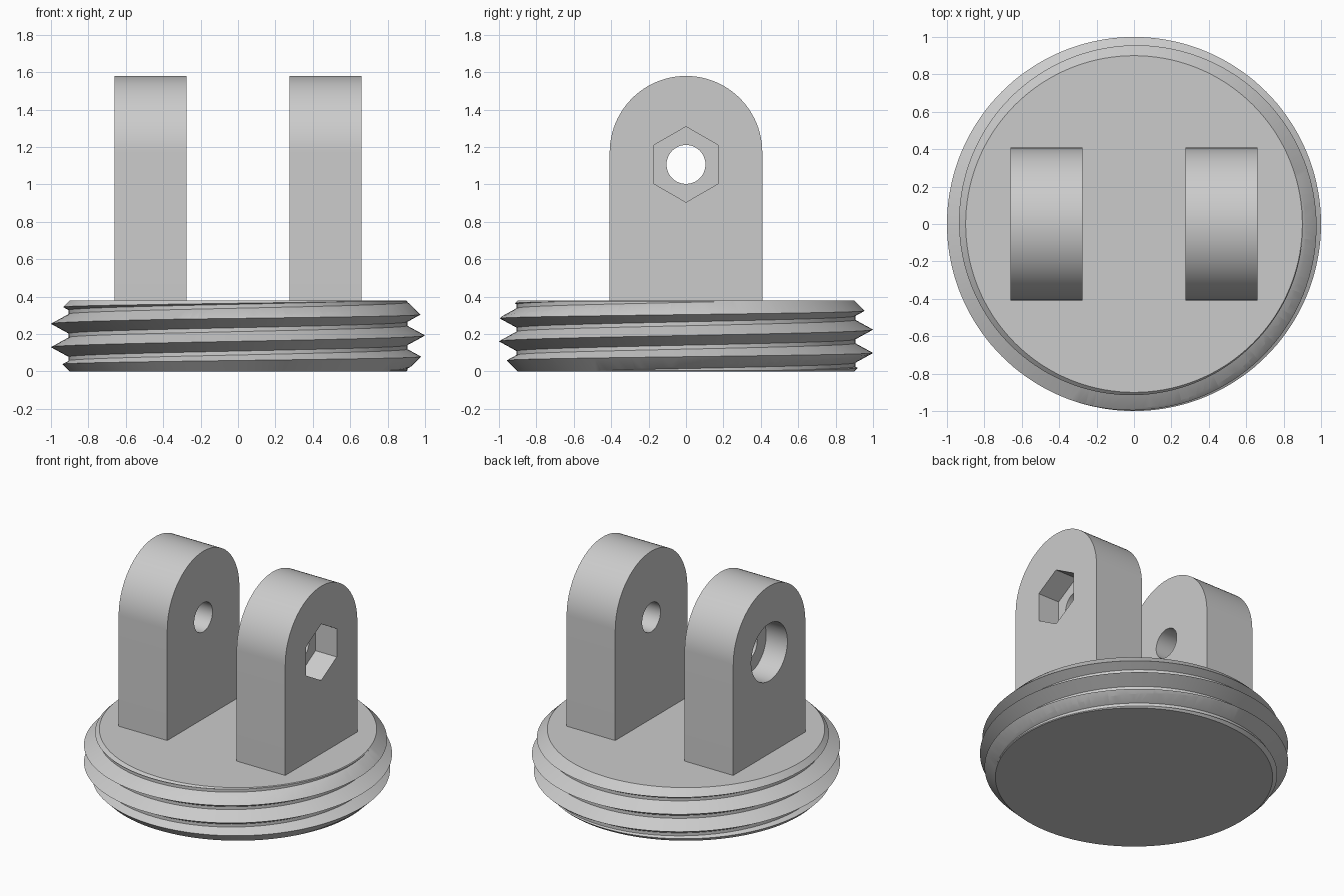
import bpy
import bmesh
from math import pi, sin, cos, radians
from mathutils import Matrix

cube = bpy.data.objects.get("Cube")
if cube:
    bpy.data.objects.remove(cube, do_unlink=True)

BASE_H = 0.38
CORE_R, CREST_R = 0.905, 1.0
PITCH, CREST_Z = 0.125, 0.0675
EAR_IN, EAR_OUT, EAR_R, EAR_TOP = 0.275, 0.66, 0.408, 1.58
HOLE_Z, POCKET = 1.107, 0.168

grey = bpy.data.materials.new("plain grey")
grey.use_nodes = True
colour = (0.6, 0.6, 0.6, 1)
grey.diffuse_color = colour
grey.node_tree.nodes["Principled BSDF"].inputs["Base Color"].default_value = colour


def make_object(name, bm):
    bmesh.ops.recalc_face_normals(bm, faces=bm.faces)
    mesh = bpy.data.meshes.new(name)
    bm.to_mesh(mesh)
    bm.free()
    mesh.materials.append(grey)
    obj = bpy.data.objects.new(name, mesh)
    bpy.context.collection.objects.link(obj)
    return obj


def select_only(obj):
    bpy.ops.object.select_all(action='DESELECT')
    obj.select_set(True)
    bpy.context.view_layer.objects.active = obj


def boolean(obj, tool, operation):
    tool.hide_render = True
    mod = obj.modifiers.new("cut", 'BOOLEAN')
    mod.operation, mod.object, mod.solver = operation, tool, 'EXACT'
    select_only(obj)
    bpy.ops.object.modifier_apply(modifier=mod.name)
    bpy.data.objects.remove(tool, do_unlink=True)


def smooth(obj):
    select_only(obj)
    bpy.ops.object.shade_smooth_by_angle(angle=radians(25))


def helical_solid(columns=144, first=-4, last=8):
    """Single-start thread running past both ends of the base."""
    low, high = -0.15, BASE_H + 0.15
    section = [(-0.052, CORE_R), (0, CREST_R), (0.052, CORE_R)]
    bm = bmesh.new()
    grid = []
    for c in range(columns):
        turn = c / columns
        a = 2 * pi * turn
        column = []
        for k in range(first, last):
            for offset, r in section:
                z = CREST_Z + PITCH * (k + turn) + offset
                if not low < z < high:
                    z, r = min(max(z, low), high), CORE_R
                column.append(bm.verts.new((r * cos(a), r * sin(a), z)))
        grid.append(column)
    rows = len(grid[0])
    for c in range(columns):
        # The last column joins the first one a full turn higher
        step = len(section) if c == columns - 1 else 0
        nxt = grid[(c + 1) % columns]
        for i in range(rows - 1 - step):
            bm.faces.new((grid[c][i], nxt[i + step],
                          nxt[i + 1 + step], grid[c][i + 1]))
    bmesh.ops.remove_doubles(bm, verts=bm.verts, dist=1e-5)
    loose = [v for v in bm.verts if not v.link_faces]
    bmesh.ops.delete(bm, geom=loose, context='VERTS')
    bmesh.ops.holes_fill(bm, edges=[e for e in bm.edges if e.is_boundary], sides=0)
    return make_object("threaded_base", bm)


def chamfered_blank(segments=144):
    """Double cone that bevels both ends of the thread."""
    bm = bmesh.new()
    half = BASE_H / 2
    for low_r, high_r, z in ((0.9, 0.9 + half, half / 2),
                             (0.9 + half, 0.9, half * 1.5)):
        bmesh.ops.create_cone(bm, cap_ends=True, segments=segments,
                              radius1=low_r, radius2=high_r, depth=half,
                              matrix=Matrix.Translation((0, 0, z)))
    middle = [f for f in bm.faces
              if all(abs(v.co.z - half) < 1e-4 for v in f.verts)]
    bmesh.ops.delete(bm, geom=middle, context='FACES_ONLY')
    bmesh.ops.remove_doubles(bm, verts=bm.verts, dist=1e-4)
    return make_object("blank", bm)


def bore(radius, x0, x1, sides):
    """Prism along x at the pivot height, with a corner pointing up."""
    bm = bmesh.new()
    place = (Matrix.Translation(((x0 + x1) / 2, 0, HOLE_Z))
             @ Matrix.Rotation(pi / 2, 4, 'Y'))
    bmesh.ops.create_cone(bm, cap_ends=True, segments=sides, radius1=radius,
                          radius2=radius, depth=abs(x1 - x0))
    turn = max(bm.verts, key=lambda v: v.co.x).co.xy.angle_signed((1, 0))
    bm.transform(place @ Matrix.Rotation(turn, 4, 'Z'))
    return make_object("bore", bm)


def ear(name, side, pocket_radius, pocket_sides):
    """Round-topped lug with a pivot hole and an outer pocket."""
    bm = bmesh.new()
    arc_z = EAR_TOP - EAR_R
    steps = 48
    outline = [(EAR_R, BASE_H - 0.01)]
    outline += [(EAR_R * cos(pi * i / steps), arc_z + EAR_R * sin(pi * i / steps))
                for i in range(steps + 1)]
    outline.append((-EAR_R, BASE_H - 0.01))
    face = bm.faces.new([bm.verts.new((side * EAR_IN, y, z)) for y, z in outline])
    out = bmesh.ops.extrude_face_region(bm, geom=[face])
    moved = [g for g in out["geom"] if isinstance(g, bmesh.types.BMVert)]
    bmesh.ops.translate(bm, verts=moved, vec=(side * (EAR_OUT - EAR_IN), 0, 0))
    obj = make_object(name, bm)
    boolean(obj, bore(0.104, side * 0.2, side * 0.75, 48), 'DIFFERENCE')
    boolean(obj, bore(pocket_radius, side * (EAR_OUT - POCKET), side * 0.75,
                      pocket_sides), 'DIFFERENCE')
    smooth(obj)


# Threaded disc
base = helical_solid()
boolean(base, chamfered_blank(), 'INTERSECT')
smooth(base)

# Lugs: hexagonal nut pocket on one, round bolt-head pocket on the other
ear("left_ear_nut_pocket", 1, 0.202, 6)
ear("right_ear_bolt_pocket", -1, 0.205, 64)
